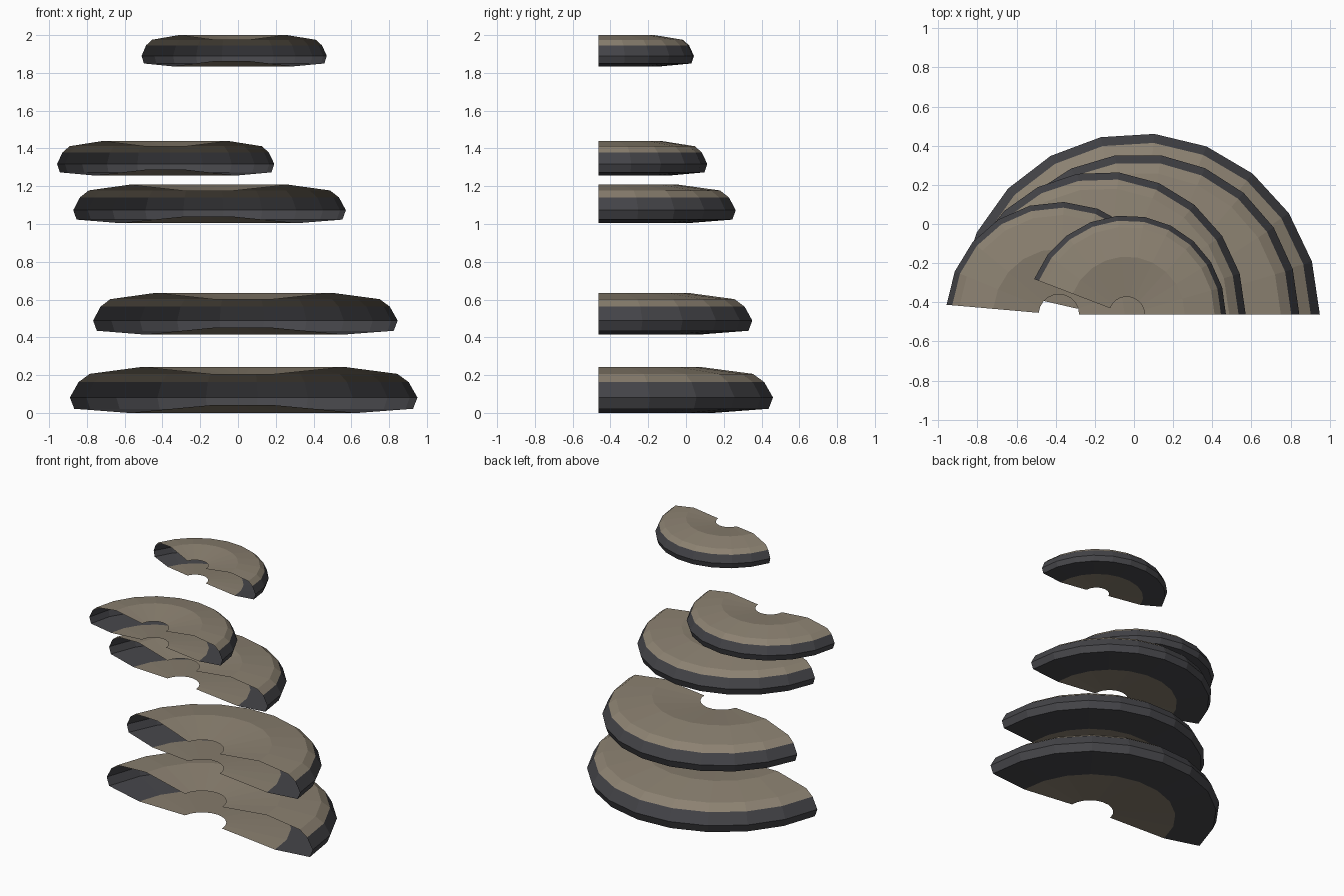
import bpy
from math import radians, cos, sin

if "Cube" in bpy.data.objects:
    bpy.data.objects.remove(bpy.data.objects["Cube"])


def material(name, rgb):
    m = bpy.data.materials.new(name)
    m.diffuse_color = (*rgb, 1)
    m.use_nodes = True
    m.node_tree.nodes["Principled BSDF"].inputs["Base Color"].default_value = m.diffuse_color
    return m


TAN = material("tan_flesh", (0.26, 0.22, 0.165))
DARK = material("dark_rim", (0.06, 0.06, 0.067))

# Cap profile from lower inner edge, round the rim, to upper inner edge:
# (fraction of radius, fraction of thickness)
PROFILE = [(0.18, 0.17), (0.66, 0.0), (0.975, 0.09), (1.0, 0.335),
           (0.95, 0.67), (0.885, 0.85), (0.585, 1.0), (0.18, 0.84)]
BAND_MATERIAL = [0, 1, 1, 1, 0, 0, 0]   # rim and outer underside are dark
SEGMENTS = 10
CENTRE_Y = -0.463


def shelf_cap(name, x, z, radius, thickness, sweep):
    """Open shell: the profile swept part way round a vertical axis."""
    n = len(PROFILE)
    verts, faces, mats = [], [], []
    for i in range(SEGMENTS + 1):
        a = radians(sweep) * i / SEGMENTS
        verts += [(x + r * radius * cos(a), CENTRE_Y + r * radius * sin(a),
                   z + h * thickness) for r, h in PROFILE]
    for i in range(SEGMENTS):
        for j in range(n - 1):
            k = i * n + j
            faces.append((k, k + n, k + n + 1, k + 1))
            mats.append(BAND_MATERIAL[j])
    mesh = bpy.data.meshes.new(name)
    mesh.from_pydata(verts, [], faces)
    mesh.materials.append(TAN)
    mesh.materials.append(DARK)
    mesh.polygons.foreach_set("material_index", mats)
    mesh.update()
    bpy.context.collection.objects.link(bpy.data.objects.new(name, mesh))


# Five fungus shelves, bottom to top: centre x, base z, radius, thickness, sweep
SHELVES = [(0.023, 0.0, 0.927, 0.243, 170),
           (0.023, 0.415, 0.822, 0.220, 164),
           (-0.160, 1.005, 0.731, 0.203, 167),
           (-0.384, 1.257, 0.576, 0.182, 175),
           (-0.037, 1.835, 0.507, 0.165, 159)]
for i, s in enumerate(SHELVES):
    shelf_cap(f"fungus_shelf_{i + 1}", *s)
